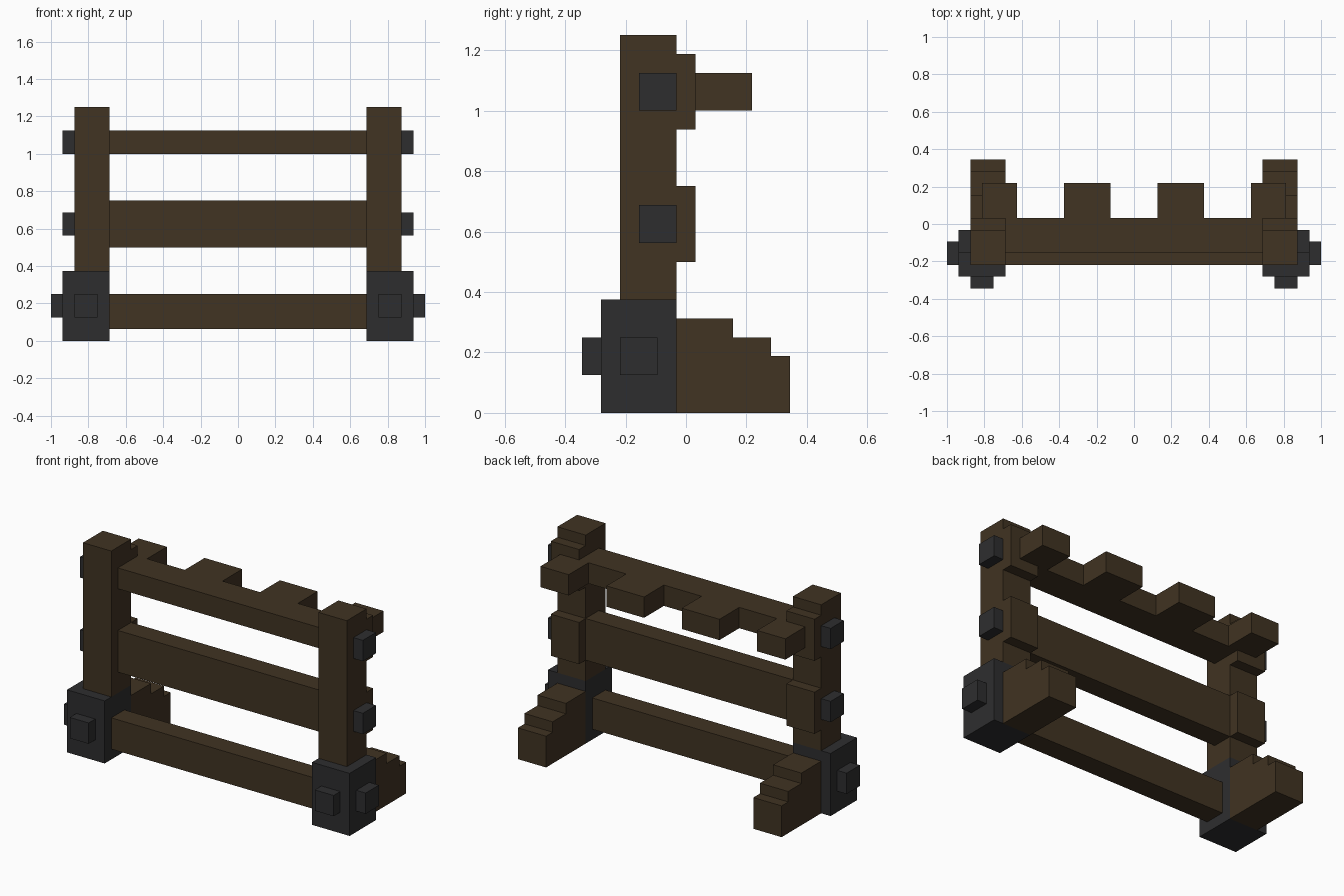
import bpy
import bmesh

cube = bpy.data.objects.get("Cube")
if cube:
    bpy.data.objects.remove(cube, do_unlink=True)

U = 1 / 16        # building module
Y0 = -5.5         # front-most plane, in modules


def material(name, rgb):
    m = bpy.data.materials.new(name)
    m.use_nodes = True
    m.diffuse_color = (*rgb, 1)
    m.node_tree.nodes["Principled BSDF"].inputs["Base Color"].default_value = (*rgb, 1)
    return m


wood = material("dark_wood", (0.052, 0.033, 0.016))
iron = material("dark_iron", (0.027, 0.027, 0.028))


def prism(name, outline, axis, lo, hi, mat):
    """Extrude a 2D outline (in modules) along x or z; depth counts from the front plane."""
    bm = bmesh.new()

    def place(p, t):
        x, y, z = (t, *p) if axis == "x" else (*p, t)
        return bm.verts.new((x * U, (y + Y0) * U, z * U))

    a = [place(p, lo) for p in outline]
    b = [place(p, hi) for p in outline]
    bm.faces.new(a[::-1])
    bm.faces.new(b)
    for i in range(len(a)):
        j = (i + 1) % len(a)
        bm.faces.new((a[i], a[j], b[j], b[i]))
    bmesh.ops.recalc_face_normals(bm, faces=bm.faces)
    mesh = bpy.data.meshes.new(name)
    bm.to_mesh(mesh)
    bm.free()
    mesh.materials.append(mat)
    ob = bpy.data.objects.new(name, mesh)
    bpy.context.collection.objects.link(ob)
    return ob


def box(name, x, y, z, mat):
    outline = [(x[0], y[0]), (x[1], y[0]), (x[1], y[1]), (x[0], y[1])]
    return prism(name, outline, "z", *z, mat)


# Parts of each end, mirrored left and right
foot_steps = [(5, 0), (11, 0), (11, 3), (10, 3), (10, 4), (8, 4), (8, 5), (5, 5)]
for side, s in (("left", 1), ("right", -1)):
    def part(name, x, y, z, mat):
        box(f"{side}_{name}", sorted((s * x[0], s * x[1])), y, z, mat)

    part("post", (11, 14), (2, 5), (6, 20), wood)
    part("base_block", (11, 15), (1, 5), (0, 6), iron)
    part("base_front_bolt", (12, 14), (0, 1), (2, 4), iron)
    part("base_side_bolt", (15, 16), (2, 4), (2, 4), iron)
    part("upper_bolt", (14, 15), (3, 5), (16, 18), iron)
    part("middle_bolt", (14, 15), (3, 5), (9, 11), iron)
    part("upper_back_plate", (11, 14), (5, 6), (15, 19), wood)
    part("middle_back_plate", (11, 14), (5, 6), (8, 12), wood)
    prism(f"{side}_stepped_foot", foot_steps, "x", *sorted((s * 11, s * 14)), wood)

# Rails between the posts
box("bottom_rail", (-11, 11), (2, 4), (1, 4), wood)
box("middle_rail", (-11, 11), (3, 5), (8, 12), wood)

# Top rail and its rear pegs as one toothed outline
teeth = [(-13, -10), (-6, -2), (2, 6), (10, 13)]
outline = [(11, 3), (-11, 3), (-11, 6)]
for lo, hi in teeth:
    outline += [(lo, 6), (lo, 9), (hi, 9), (hi, 6)]
outline.append((11, 6))
# The end pegs overlap the plates, so keep the outline simple there
outline = [p for p in outline if p not in ((-11, 6), (11, 6))]
outline = [(-11, 3)] + [(-11, 6)] + outline[2:] + [(11, 6), (11, 3)]
prism("top_rail_with_pegs", outline, "z", 16, 18, wood)
